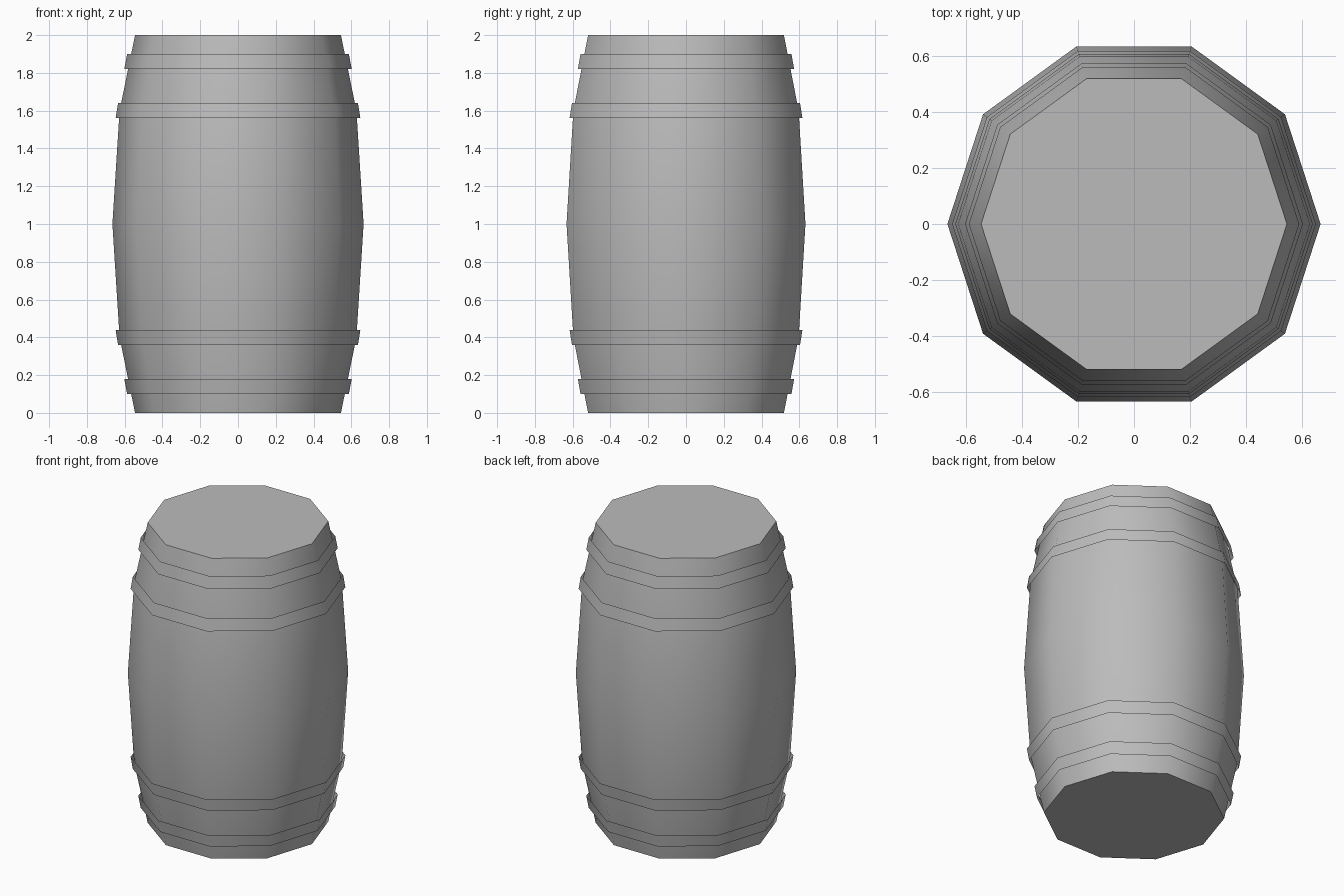
import bpy
import bmesh
from math import cos, sin, radians, tau

cube = bpy.data.objects.get("Cube")
if cube:
    bpy.data.objects.remove(cube, do_unlink=True)

SIDES = 10
HEIGHT = 2.0

grey = bpy.data.materials.new("mid_grey")
grey.use_nodes = True
colour = (0.5, 0.5, 0.5, 1)
grey.diffuse_color = colour
grey.node_tree.nodes["Principled BSDF"].inputs["Base Color"].default_value = colour


def lathe(name, profile, capped):
    """Spin upward-running (radius, z) points into a ten-sided shell."""
    bm = bmesh.new()
    rings = [[bm.verts.new((r * cos(tau * i / SIDES), r * sin(tau * i / SIDES), z))
              for i in range(SIDES)] for r, z in profile]
    for low, high in zip(rings, rings[1:]):
        for i in range(SIDES):
            j = (i + 1) % SIDES
            bm.faces.new((low[i], low[j], high[j], high[i]))
    if capped:
        bm.faces.new(rings[0][::-1])
        bm.faces.new(rings[-1])
    mesh = bpy.data.meshes.new(name)
    bm.to_mesh(mesh)
    bm.free()
    mesh.materials.append(grey)
    obj = bpy.data.objects.new(name, mesh)
    bpy.context.collection.objects.link(obj)
    bpy.ops.object.select_all(action='DESELECT')
    obj.select_set(True)
    bpy.context.view_layer.objects.active = obj
    bpy.ops.object.shade_smooth_by_angle(angle=radians(50))


def flipped(profile):
    """Mirror a profile about the middle of the barrel, still running upward."""
    return [(r, HEIGHT - z) for r, z in reversed(profile)]


# Bulging barrel body with flat ends
lower = [(0.545, 0), (0.627, 0.40)]
lathe("barrel_body", lower + [(0.665, HEIGHT / 2)] + flipped(lower), capped=True)

# Thin open hoops standing just off the body, mirrored top and bottom
hoops = {"end_hoop": [(0.587, 0.10), (0.602, 0.18)],
         "inner_hoop": [(0.635, 0.36), (0.648, 0.44)]}
for name, band in hoops.items():
    lathe("lower_" + name, band, capped=False)
    lathe("upper_" + name, flipped(band), capped=False)
